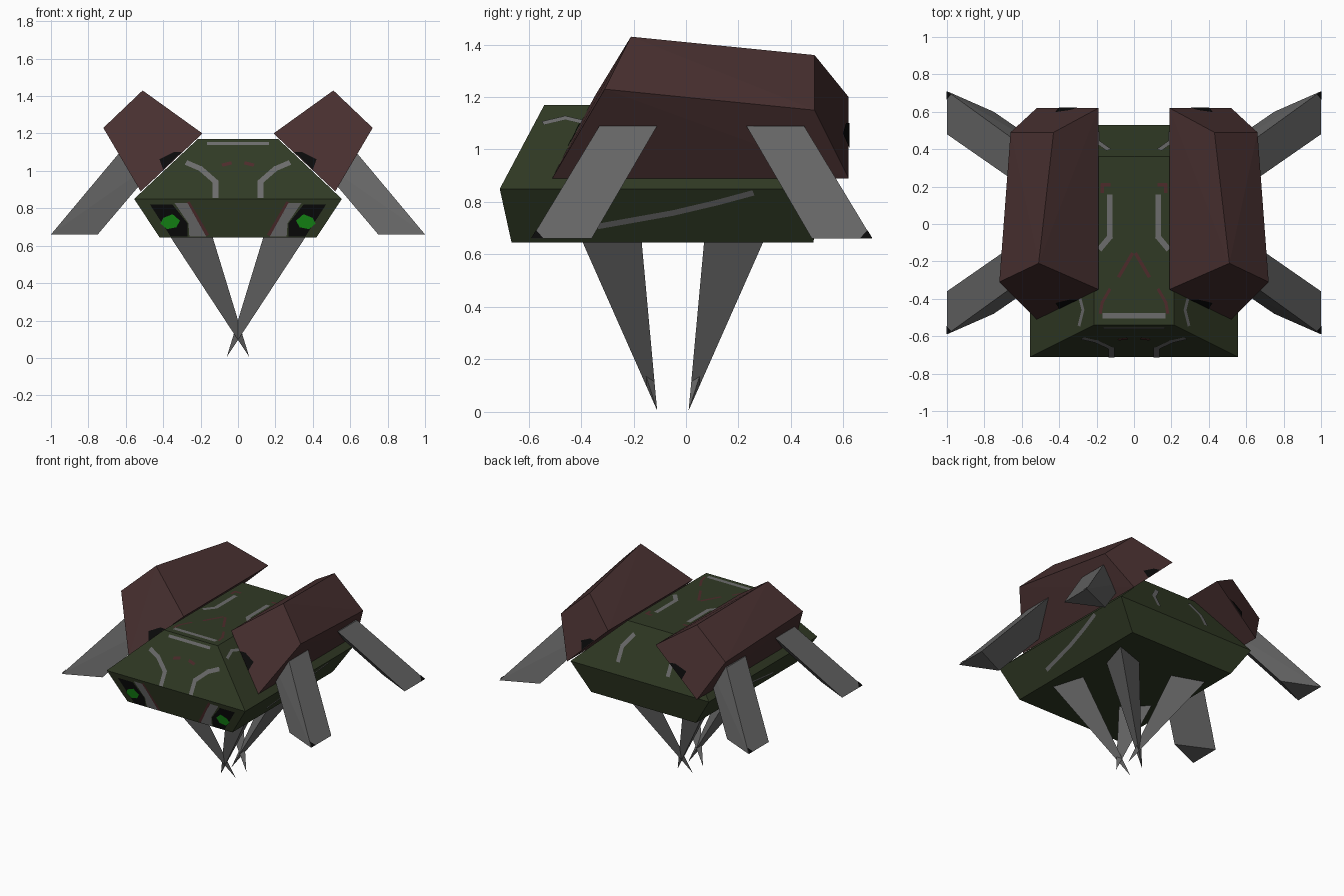
import bpy
import bmesh
from mathutils import Vector
from mathutils.geometry import intersect_line_plane, normal as plane_normal

default_cube = bpy.data.objects.get("Cube")
if default_cube:
    bpy.data.objects.remove(default_cube, do_unlink=True)


def make_material(name, red, green, blue):
    material = bpy.data.materials.new(name)
    material.use_nodes = True
    colour = (red, green, blue, 1)
    material.diffuse_color = colour
    material.node_tree.nodes["Principled BSDF"].inputs["Base Color"].default_value = colour
    return material


olive = make_material("dark olive", .030, .042, .018)
maroon = make_material("dark maroon", .064, .029, .029)
grey = make_material("limb grey", .135, .135, .135)
pale = make_material("stripe grey", .15, .15, .15)
black = make_material("black", .003, .003, .003)
glow = make_material("eye green", .008, .26, .008)
rust = make_material("rust trim", .075, .024, .024)


def add_object(name, bm, material):
    mesh = bpy.data.meshes.new(name)
    bm.to_mesh(mesh)
    bm.free()
    mesh.materials.append(material)
    part = bpy.data.objects.new(name, mesh)
    bpy.context.collection.objects.link(part)
    return part


def solid(name, points, material):
    """Closed flat-sided solid around the given corners."""
    bm = bmesh.new()
    for point in points:
        bm.verts.new(point)
    bmesh.ops.convex_hull(bm, input=bm.verts)
    bmesh.ops.dissolve_limit(bm, angle_limit=.01, verts=bm.verts, edges=bm.edges)
    bmesh.ops.recalc_face_normals(bm, faces=bm.faces)
    return add_object(name, bm, material)


def flip(points, side):
    return [Vector((side * p[0], p[1], p[2])) for p in points]


def plate(name, polygons, outward, material):
    """Thin painted detail made of flat polygons facing outward."""
    bm = bmesh.new()
    for polygon in polygons:
        face = bm.faces.new([bm.verts.new(p + outward * .004) for p in polygon])
        face.normal_update()
        if face.normal.dot(outward) < 0:
            face.normal_flip()
    return add_object(name, bm, material)


SIDES = (("left", 1), ("right", -1))
AXES = {"x": Vector((1, 0, 0)), "y": Vector((0, 1, 0)), "z": Vector((0, 0, 1))}


class Surface:
    """A flat panel that outlines can be projected onto along one axis."""

    def __init__(self, corners, axis, outward):
        self.origin = Vector(corners[0])
        self.normal = plane_normal([Vector(c) for c in corners])
        if self.normal.dot(Vector(outward)) < 0:
            self.normal.negate()
        self.axis = axis

    def point(self, a, b):
        start = {"x": (0, a, b), "y": (a, 0, b), "z": (a, b, 0)}[self.axis]
        start = Vector(start)
        return intersect_line_plane(start, start + AXES[self.axis], self.origin, self.normal)

    def patch(self, name, outline, material):
        points = [self.point(a, b) for a, b in outline]
        self.mirrored(name, [points], material)

    def stripe(self, name, path, width, material):
        points = [self.point(a, b) for a, b in path]
        strips = []
        for start, end in zip(points, points[1:]):
            along = (end - start).normalized() * width * .3
            across = self.normal.cross(end - start).normalized() * width / 2
            start, end = start - along, end + along
            strips.append([start - across, end - across, end + across, start + across])
        self.mirrored(name, strips, material)

    def mirrored(self, name, polygons, material):
        for label, side in SIDES:
            outward = flip([self.normal], side)[0]
            plate(label + "_" + name, [flip(p, side) for p in polygons], outward, material)


# Hull: three stacked rectangles
rings = []
for half, front, back, height in ((.42, -.665, .485, .645),
                                  (.555, -.71, .53, .85),
                                  (.215, -.54, .36, 1.17)):
    rings.append([(half, front, height), (-half, front, height),
                  (-half, back, height), (half, back, height)])
low, middle, top = rings
solid("hull", low + middle + top, olive)

# Side shells: inner, ridge, outer and lower corner at each end
shell_front = [(.19, -.35, 1.2), (.51, -.21, 1.43), (.72, -.31, 1.23), (.52, -.51, .89)]
shell_back = [(.19, .62, 1.2), (.43, .49, 1.36), (.66, .49, 1.15), (.52, .62, .89)]
for label, side in SIDES:
    solid(label + "_shell", flip(shell_front + shell_back, side), maroon)

# Splayed outer legs and tapered lower spikes, mirrored about the middle of the legs
MIDDLE = .06
for end_label, end in (("front", -1), ("back", 1)):
    def placed(points, centre=MIDDLE):
        return [(x, centre + end * y, z) for x, y, z in points]

    leg_root = [(.64, .17, 1.09), (.64, .39, 1.09), (.385, .29, 1.09)]
    leg_foot = [(1, .42, .66), (1, .65, .66), (.75, .54, .66)]
    spike = [(.37, .35, .66), (.14, .27, .66), (.30, .12, .66), (-.06, .06, .005)]
    for label, side in SIDES:
        prefix = end_label + "_" + label
        solid(prefix + "_leg", flip(placed(leg_root + leg_foot), side), grey)
        solid(prefix + "_spike", flip(placed(spike, -.05), side), grey)
    # Dark toe on the far corner of each foot
    root, foot = [[Vector(p) for p in placed(part)] for part in (leg_root, leg_foot)]
    toe = Surface([foot[0], foot[1], root[0]], "x", (1, 0, 0))
    tip = foot[1]
    toe.mirrored(end_label + "_toe", [[tip, tip.lerp(root[1], .07), tip.lerp(foot[0], .2)]], black)

# Panels that carry the painted details
face_panel = Surface([low[0], low[1], middle[0]], "y", (0, -1, 0))
brow_panel = Surface([middle[0], middle[1], top[0]], "y", (0, -1, 0))
tail_panel = Surface([middle[2], middle[3], top[2]], "y", (0, 1, 0))
deck_panel = Surface(top[:3], "z", (0, 0, 1))
flank_panel = Surface([low[0], low[3], middle[0]], "x", (1, 0, 0))
shoulder_panel = Surface([middle[0], middle[3], top[0]], "z", (1, 0, 1))
shell_panel = Surface([shell_front[0], shell_front[2], shell_front[3]], "y", (0, -1, 0))
shell_tail = Surface([shell_back[0], shell_back[2], shell_back[3]], "y", (0, 1, 0))

# Eyes and cheek trim
face_panel.patch("eye_socket", [(.47, .82), (.35, .82), (.27, .72), (.27, .65), (.36, .65)], black)
face_panel.patch("cheek", [(.34, .83), (.27, .83), (.17, .65), (.26, .65), (.265, .72)], pale)
face_panel.stripe("cheek_trim", [(.265, .83), (.165, .66)], .018, rust)
for label, side in SIDES:
    eye = [face_panel.point(side * x, z) for x, z in
           ((.31, .735), (.35, .77), (.40, .75), (.415, .72), (.38, .69), (.33, .70))]
    plate(label + "_eye", [[p + face_panel.normal * .003 for p in eye]], face_panel.normal, glow)

# Brow, tail, flank and shoulder stripes
brow_panel.stripe("brow_stripe", [(.12, .86), (.12, .94), (.20, 1.01), (.27, 1.04)], .03, pale)
brow_panel.stripe("brow_bar", [(0, 1.145), (.16, 1.145)], .02, pale)
brow_panel.stripe("brow_mark", [(.04, 1.04), (.08, 1.03)], .02, rust)
tail_panel.stripe("tail_stripe", [(.2, .93), (.2, 1.02), (.14, 1.1)], .03, pale)
shoulder_panel.stripe("shoulder_stripe", [(.29, -.54), (.27, -.46), (.29, -.38)], .02, pale)
flank_panel.stripe("flank_stripe", [(-.33, .71), (-.05, .76), (.12, .80), (.25, .835)], .025, pale)

# Deck markings
deck_panel.stripe("deck_bar", [(0, -.49), (.16, -.49)], .03, pale)
deck_panel.stripe("deck_bar_trim", [(.18, -.475), (.17, -.42), (.13, -.35)], .016, rust)
deck_panel.stripe("deck_arrow", [(.08, -.28), (.01, -.16)], .018, rust)
deck_panel.stripe("deck_line", [(.13, .15), (.13, -.07), (.18, -.13)], .03, pale)
deck_panel.stripe("deck_line_cap", [(.13, .21), (.17, .21), (.17, .17)], .018, rust)

# Dark vents at the lower edges of the shells
shell_panel.patch("shell_vent", [(.30, 1.10), (.34, 1.10), (.42, 1.06), (.40, 1.005)], black)
shell_tail.patch("shell_back_vent", [(.30, 1.10), (.34, 1.10), (.42, 1.06), (.40, 1.005)], black)
